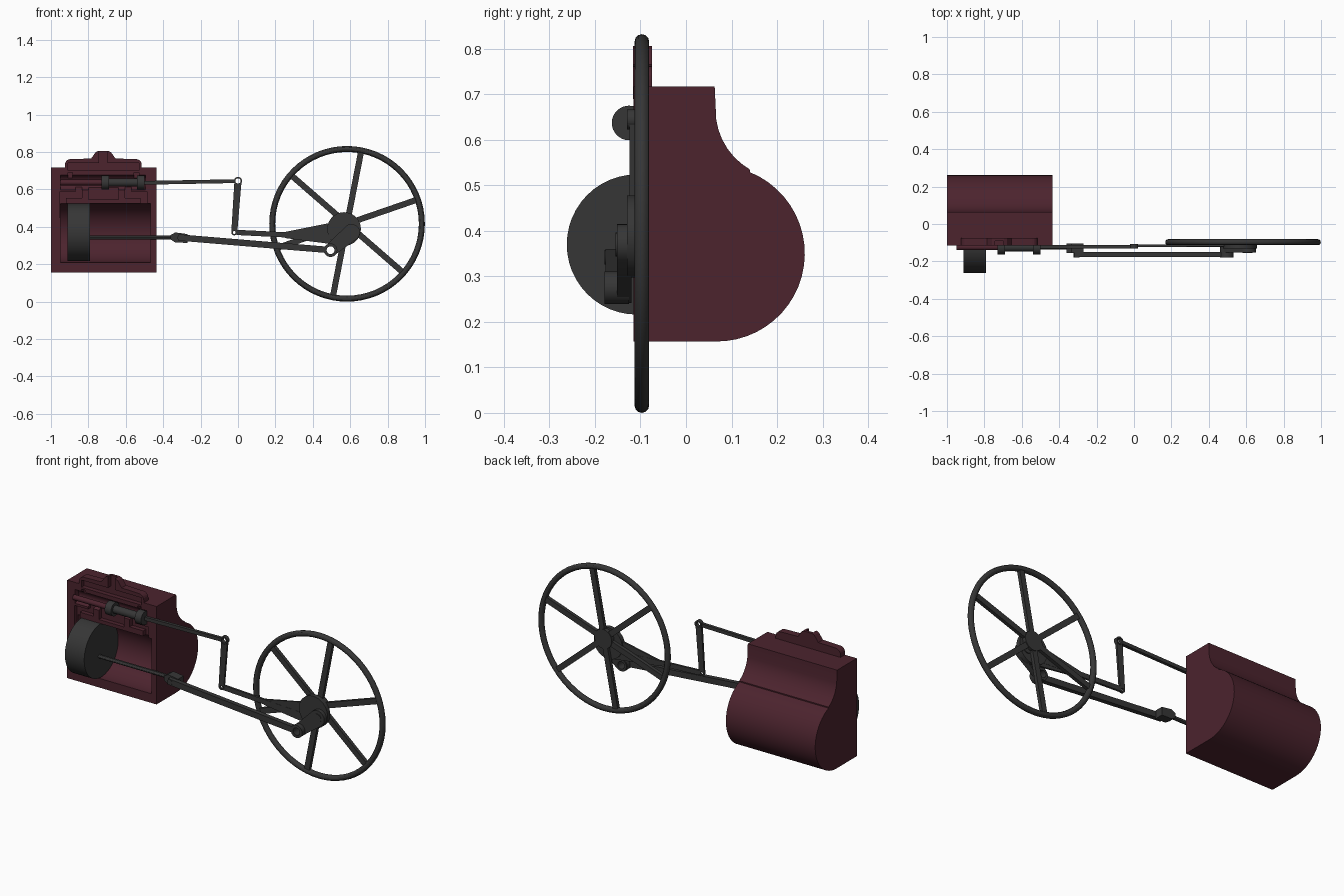
import bpy, bmesh
from math import sin, cos, pi, radians, atan2, hypot
from mathutils import Vector

if "Cube" in bpy.data.objects:
    bpy.data.objects.remove(bpy.data.objects["Cube"], do_unlink=True)


def material(name, rgb):
    m = bpy.data.materials.new(name)
    m.use_nodes = True
    m.diffuse_color = (*rgb, 1)
    m.node_tree.nodes["Principled BSDF"].inputs["Base Color"].default_value = (*rgb, 1)
    return m


RED = material("dark red casting", (0.072, 0.017, 0.027))
STEEL = material("dark grey steel", (0.037, 0.037, 0.037))


def prism(name, pts, lo, hi, axis="y", mat=STEEL):
    """Extrude an outline, (x, z) along y or (y, z) along x."""
    bm = bmesh.new()
    place = lambda p, d: (p[0], d, p[1]) if axis == "y" else (d, p[0], p[1])
    face = bm.faces.new([bm.verts.new(place(p, lo)) for p in pts])
    moved = bmesh.ops.extrude_face_region(bm, geom=[face])["geom"]
    shift = Vector(place((0, 0), hi - lo))
    bmesh.ops.translate(bm, vec=shift, verts=[v for v in moved if isinstance(v, bmesh.types.BMVert)])
    bmesh.ops.recalc_face_normals(bm, faces=bm.faces)
    mesh = bpy.data.meshes.new(name)
    bm.to_mesh(mesh)
    bm.free()
    ob = bpy.data.objects.new(name, mesh)
    bpy.context.collection.objects.link(ob)
    mesh.materials.append(mat)
    return ob


def arc(c, r, a0, a1, n):
    return [(c[0] + r * cos(radians(a0 + (a1 - a0) * i / n)),
             c[1] + r * sin(radians(a0 + (a1 - a0) * i / n))) for i in range(n + 1)]


def circle(c, r, n=32):
    return arc(c, r, 0, 360, n)[:-1]


def rect(x0, x1, z0, z1):
    return [(x0, z0), (x1, z0), (x1, z1), (x0, z1)]


def link(p, q, rp, rq, n=10):
    """Tapered bar outline with round ends."""
    a = atan2(q[1] - p[1], q[0] - p[0]) * 180 / pi
    return arc(p, rp, a + 90, a + 270, n) + arc(q, rq, a - 90, a + 90, n)


def bar(p, q, w):
    """Square-ended bar outline."""
    d = hypot(q[0] - p[0], q[1] - p[1])
    nx, nz = -(q[1] - p[1]) / d * w / 2, (q[0] - p[0]) / d * w / 2
    return [(p[0] + nx, p[1] + nz), (p[0] - nx, p[1] - nz),
            (q[0] - nx, q[1] - nz), (q[0] + nx, q[1] + nz)]


def activate(ob):
    bpy.ops.object.select_all(action="DESELECT")
    ob.select_set(True)
    bpy.context.view_layer.objects.active = ob


def cut(ob, cutter):
    cutter.hide_render = True
    mod = ob.modifiers.new("cut", "BOOLEAN")
    mod.operation, mod.solver, mod.object = "DIFFERENCE", "EXACT", cutter
    activate(ob)
    bpy.ops.object.modifier_apply(modifier=mod.name)
    bpy.data.objects.remove(cutter, do_unlink=True)


def hole(ob, c, r):
    cut(ob, prism("cutter", circle(c, r, 20), -0.3, 0.1))


def smooth(*obs):
    for ob in obs:
        activate(ob)
        bpy.ops.object.shade_smooth_by_angle(angle=radians(30))


FRONT = -0.115
MID = -0.72          # middle of the valve chest

# Cylinder block: side profile swept along x
profile = [(FRONT, 0.157), (0.068, 0.157)]
profile += arc((0.068, 0.35), 0.193, -84, 68, 22)
profile += arc((0.215, 0.665), 0.15, 240, 188, 6)
profile += [(0.063, 0.717), (FRONT, 0.717)]
block = prism("cylinder_block", profile, -1, -0.435, "x", RED)

# Steam inlet arch standing above the front edge of the block
arch_pts = [(MID - 0.205, 0.69), (MID + 0.205, 0.69)]
arch_pts += arc((MID + 0.175, 0.732), 0.03, 0, 90, 5)
arch_pts += [(MID + 0.065, 0.765), (MID + 0.04, 0.8), (MID + 0.025, 0.806),
             (MID - 0.025, 0.806), (MID - 0.04, 0.8), (MID - 0.065, 0.765)]
arch_pts += arc((MID - 0.175, 0.732), 0.03, 90, 180, 5)
arch = prism("steam_inlet_arch", arch_pts, FRONT - 0.001, -0.075, mat=RED)

# Cylinder bore and valve bore, opened at the front
cut(block, prism("cutter", circle((-0.108, 0.367), 0.158, 48), -0.95, -0.468, "x"))
cut(block, prism("cutter", circle((-0.122, 0.637), 0.04), -0.95, -0.495, "x"))

# Steam passages: grooves in the front face, mirrored about the chest middle
groove = -0.09
for s in (-1, 1):
    side = lambda x0, x1, z0, z1: rect(*sorted((MID + s * x0, MID + s * x1)), z0, z1)
    for box in (side(0.2, 0.235, 0.45, 0.555), side(0.115, 0.235, 0.555, 0.585),
                side(0.115, 0.15, 0.585, 0.62), side(0.165, 0.19, 0.65, 0.735)):
        cut(block, prism("cutter", box, -0.2, groove))
cut(block, prism("cutter", rect(MID - 0.08, MID + 0.08, 0.545, 0.61), -0.2, groove))
for ob in (block, arch):
    cut(ob, prism("cutter", rect(MID - 0.19, MID + 0.19, 0.7, 0.742), -0.2, groove))
cut(arch, prism("cutter", rect(MID - 0.022, MID + 0.022, 0.73, 0.9), -0.2, groove))
smooth(block)

# Piston and its rod
piston = prism("piston", circle((-0.108, 0.37), 0.154, 48), -0.912, -0.79, "x")
piston_rod = prism("piston_rod", circle((-0.125, 0.342), 0.011, 12), -0.8, -0.33, "x")

# Valve spool and stem
valve_c = (-0.125, 0.637)
for name, x in (("left_valve_disc", -0.52), ("right_valve_disc", -0.71)):
    smooth(prism(name, circle(valve_c, 0.038), x - 0.02, x + 0.02, "x"))
spool = prism("valve_spool", circle(valve_c, 0.022, 20), -0.7, -0.53, "x")
guide = prism("valve_stem_guide", circle(valve_c, 0.015, 16), -0.95, -0.7, "x", RED)
smooth(piston, piston_rod, spool, guide)

# Valve linkage: stem, rocker and eccentric rod, with open eyes
TOP, LOW = (0.0, 0.645), (-0.02, 0.37)
PIN, SHAFT, ECC = (0.495, 0.275), (0.607, 0.37), (0.567, 0.388)
prism("valve_stem", bar((-0.51, 0.635), (-0.018, 0.644), 0.02), -0.13, -0.112)
rocker = prism("rocker_link", link(TOP, LOW, 0.019, 0.016), -0.124, -0.112)
stem_eye = prism("valve_stem_eye", circle(TOP, 0.022), -0.13, -0.108)
for ob in (rocker, stem_eye):
    hole(ob, TOP, 0.014)
hole(rocker, LOW, 0.008)
prism("eccentric_rod", bar((-0.008, 0.37), (0.5, 0.345), 0.028), -0.122, -0.11)
prism("eccentric_strap", [(0.25, 0.34), (0.56, 0.3), (0.56, 0.45), (0.49, 0.42), (0.25, 0.372)],
      -0.121, -0.111)
smooth(prism("eccentric_disc", circle(ECC, 0.09, 40), -0.13, -0.105))

# Crank arm, connecting rod and crosshead
crank = prism("crank_arm", link(PIN, SHAFT, 0.034, 0.045), -0.152, -0.12)
eye = prism("connecting_rod_eye", circle(PIN, 0.036), -0.179, -0.125)
for ob in (crank, eye):
    hole(ob, PIN, 0.021)
smooth(crank, eye, prism("crank_shaft", circle(SHAFT, 0.026, 24), -0.155, -0.1))
prism("connecting_rod", bar((-0.32, 0.343), (0.463, 0.278), 0.034), -0.177, -0.151)
prism("crosshead", [(-0.36, 0.332), (-0.335, 0.316), (-0.27, 0.314), (-0.27, 0.361),
                    (-0.335, 0.37), (-0.36, 0.356)], -0.155, -0.105)
smooth(prism("crosshead_pin", circle((-0.308, 0.342), 0.016, 16), -0.179, -0.105))

# Flywheel: rim, six spokes and hub
WHEEL, WY = (0.583, 0.416), -0.097
bpy.ops.mesh.primitive_torus_add(location=(WHEEL[0], WY, WHEEL[1]), rotation=(pi / 2, 0, 0),
                                 major_radius=0.4, minor_radius=0.016,
                                 major_segments=64, minor_segments=12)
rim = bpy.context.object
rim.name = "flywheel_rim"
rim.data.materials.append(STEEL)
smooth(rim)
for i in range(6):
    a = radians(19 + 60 * i)
    tip = (WHEEL[0] + 0.398 * cos(a), WHEEL[1] + 0.398 * sin(a))
    prism(f"spoke_{i + 1}", bar(WHEEL, tip, 0.032), WY - 0.01, WY + 0.01)
smooth(prism("flywheel_hub", circle(WHEEL, 0.055), WY - 0.014, WY + 0.014))
